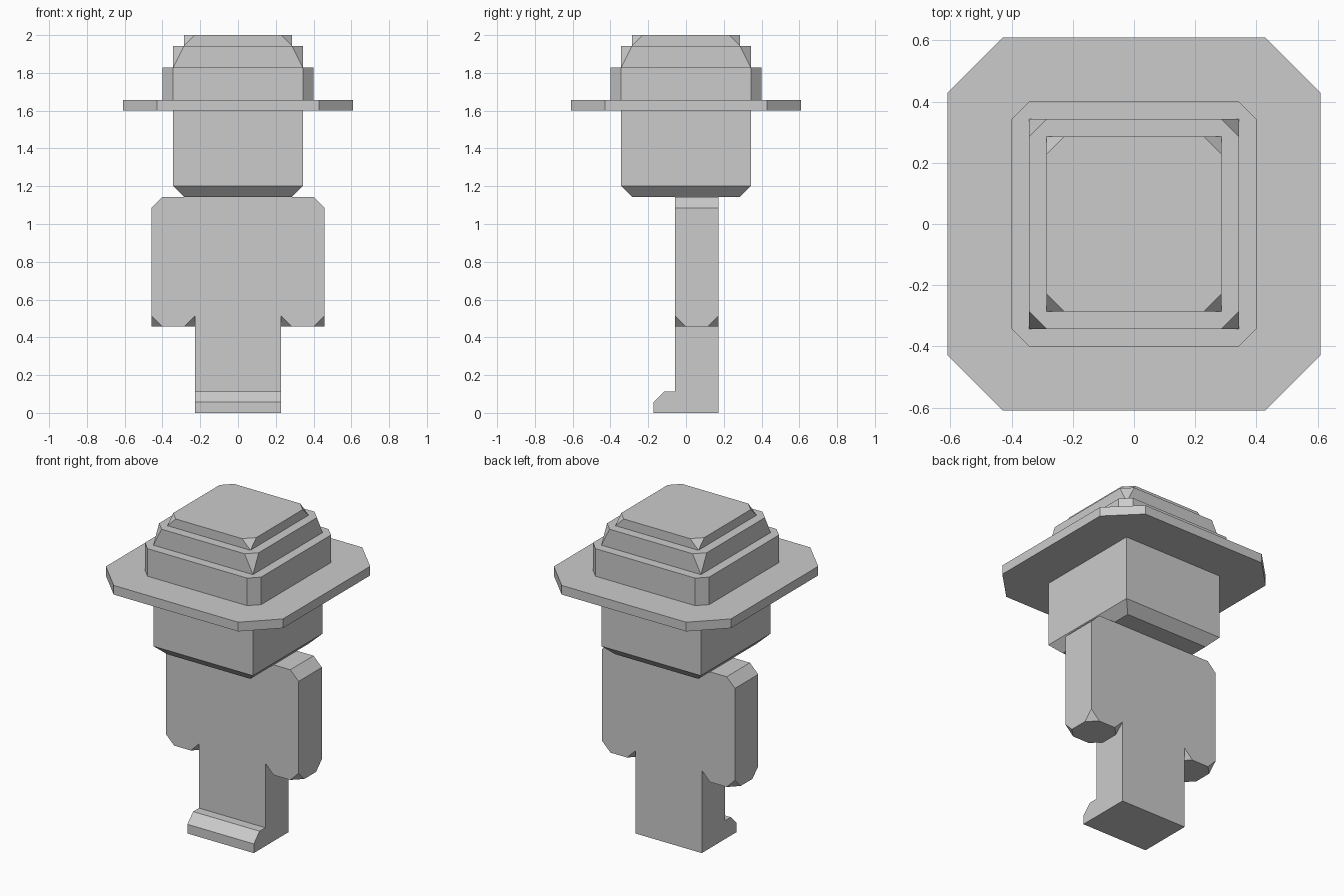
import bpy
import bmesh
from mathutils import Vector

U = 2 / 35  # one block unit: the model is 35 units tall

cube = bpy.data.objects.get("Cube")
if cube:
    bpy.data.objects.remove(cube, do_unlink=True)

grey = bpy.data.materials.new("plain grey")
grey.use_nodes = True
colour = (0.6, 0.6, 0.6, 1)
grey.diffuse_color = colour
grey.node_tree.nodes["Principled BSDF"].inputs["Base Color"].default_value = colour


def finish(name, bm):
    bmesh.ops.recalc_face_normals(bm, faces=bm.faces)
    bmesh.ops.scale(bm, vec=(U, U, U), verts=bm.verts)
    mesh = bpy.data.meshes.new(name)
    bm.to_mesh(mesh)
    bm.free()
    mesh.materials.append(grey)
    obj = bpy.data.objects.new(name, mesh)
    bpy.context.collection.objects.link(obj)
    return obj


def box(name, low, high, cuts=()):
    """Box in block units; each cut is (point, outward normal) of a sliced-off corner."""
    bm = bmesh.new()
    bmesh.ops.create_cube(bm, size=1)
    low, high = Vector(low), Vector(high)
    for v in bm.verts:
        v.co = (low + high) / 2 + v.co * (high - low)
    for point, normal in cuts:
        geom = bm.verts[:] + bm.edges[:] + bm.faces[:]
        bmesh.ops.bisect_plane(bm, geom=geom, plane_co=point, plane_no=normal, clear_outer=True)
        bmesh.ops.holes_fill(bm, edges=[e for e in bm.edges if e.is_boundary])
    return finish(name, bm)


SIGNS = [(sx, sy) for sx in (-1, 1) for sy in (-1, 1)]


def octagon_slab(name, half, cut, bottom, top):
    """Square slab with its four upright edges chamfered."""
    cuts = [((sx * half, sy * (half - cut), 0), (sx, sy, 0)) for sx, sy in SIGNS]
    return box(name, (-half, -half, bottom), (half, half, top), cuts)


def clipped_slab(name, half, bottom, top):
    """Square slab whose four top corners are sliced down to its base."""
    cuts = [((sx * half, sy * half, bottom), (sx, sy, 1 / (top - bottom))) for sx, sy in SIGNS]
    return box(name, (-half, -half, bottom), (half, half, top), cuts)


# Torso, legs and feet share one side profile (y, z), extruded across x
profile = [(3, 0), (3, 20), (-1, 20), (-1, 2), (-2, 2), (-3, 1), (-3, 0)]
bm = bmesh.new()
side = bm.faces.new([bm.verts.new((-4, y, z)) for y, z in profile])
extruded = bmesh.ops.extrude_face_region(bm, geom=[side], use_keep_orig=True)
bmesh.ops.translate(bm, vec=(8, 0, 0),
                    verts=[v for v in extruded["geom"] if isinstance(v, bmesh.types.BMVert)])
finish("torso_and_legs", bm)

# Arms: chamfered shoulder edge and four clipped corners at the hand
for name, s in (("left_arm", 1), ("right_arm", -1)):
    cuts = [((s * 8, 0, 19), (s, 0, 1))]
    for x, dx in ((s * 8, s), (s * 4, -s)):
        for y, dy in ((-1, -1), (3, 1)):
            cuts.append(((x, y, 9), (dx, dy, -1)))
    box(name, (min(s * 4, s * 8), -1, 8), (max(s * 4, s * 8), 3, 20), cuts)

# Head with a chamfered jaw on all four sides
jaw = [((dx * 6, dy * 6, 21), (dx, dy, -1)) for dx, dy in ((1, 0), (-1, 0), (0, 1), (0, -1))]
box("head", (-6, -6, 20), (6, 6, 28.5), jaw)

# Stepped hat
octagon_slab("hat_brim", 10.67, 3.17, 28, 29)
octagon_slab("hat_band", 7, 1, 29, 32)
clipped_slab("hat_crown", 6, 32, 34)
clipped_slab("hat_top", 5, 34, 35)
